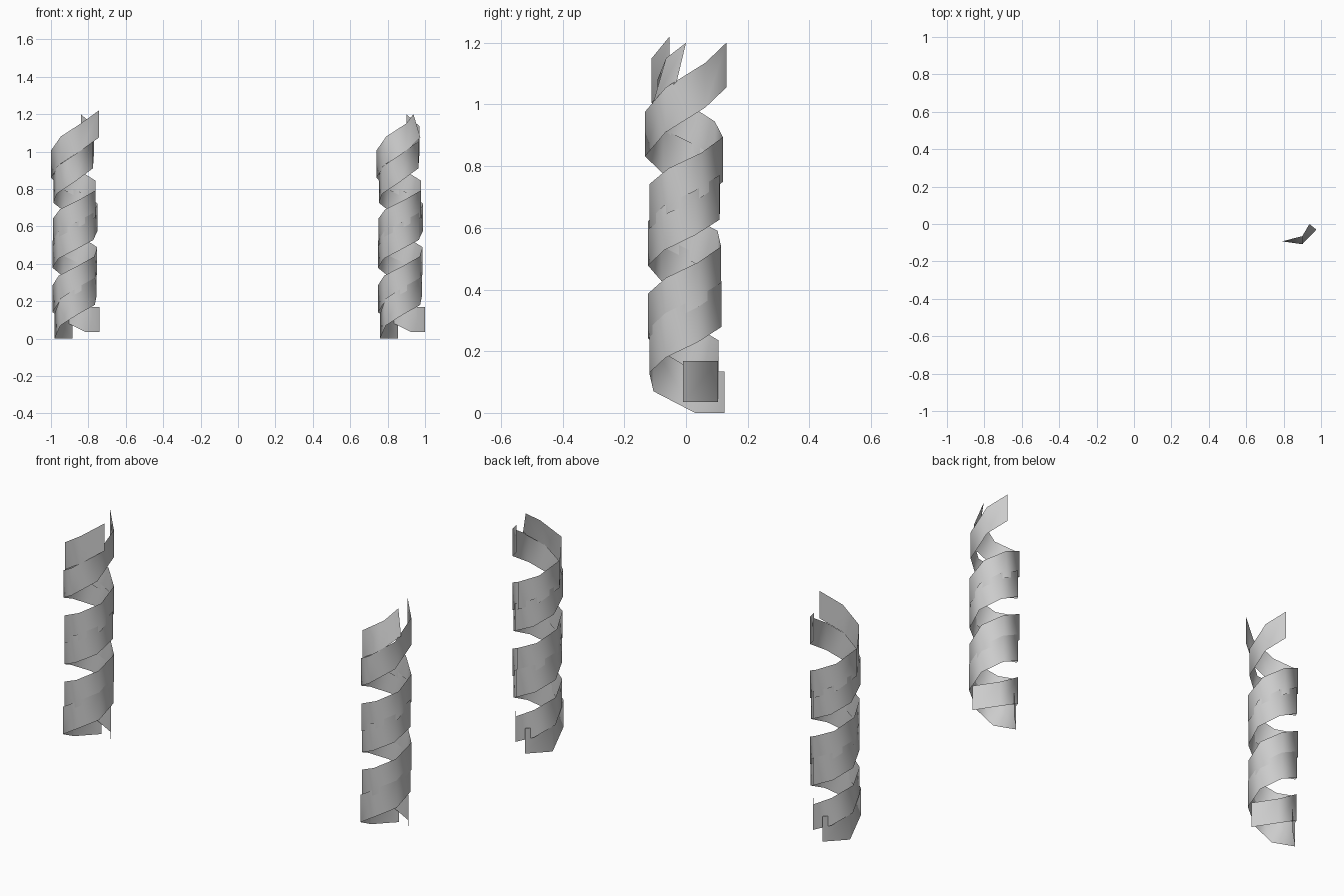
import bpy, math

if "Cube" in bpy.data.objects:
    bpy.data.objects.remove(bpy.data.objects["Cube"])

WIDTH = 0.145   # height of each ribbon
R = 0.12        # wrap radius


def ramp(a0, z0, a1, z1, n):
    """Evenly spaced helix stations (angle, lower z, radius) between two ends."""
    return [(a0 + (a1 - a0) * i / n, z0 + (z1 - z0) * i / n, R + 0.003 * (i % 2))
            for i in range(n + 1)]


def ribbon(name, cx, stations, tip=None):
    """Thin strip through the stations; tip = leaning last (low, high) edges."""
    verts = []
    for a, z, r in stations:
        x, y = r * math.cos(math.radians(a)), r * math.sin(math.radians(a))
        verts += [(x, y, z), (x, y, z + (0.134 if z < 0.05 else WIDTH))]
    if tip:
        verts[-len(tip):] = tip
    faces = [(2 * i, 2 * i + 2, 2 * i + 3, 2 * i + 1) for i in range(len(verts) // 2 - 1)]
    me = bpy.data.meshes.new(name)
    me.from_pydata(verts, [], faces)
    me.shade_smooth()
    ob = bpy.data.objects.new(name, me)
    ob.location.x = cx
    bpy.context.collection.objects.link(ob)


# First strand: flat start at the +x side, ends high at the front right
strand_a = ([(-4, 0.035, 0.13), (62, 0.035, 0.118)]
            + ramp(118, 0.09, 849, 0.80, 14)
            + [(900, 0.86, 0.13), (950, 0.935, 0.121), (1005, 1.005, 0.115), (1057, 1.075, 0.138)])

# Second strand: flat start at the back, ends high at the back
strand_b = ([(97, 0.0, 0.126), (165, 0.0, 0.114), (233, 0.07, 0.132)]
            + ramp(277, 0.13, 937, 0.775, 13)
            + [(985, 0.832, 0.133), (1045, 0.91, 0.115), (1112, 0.99, 0.118), (1157, 1.055, 0.134)])

# Right wrap's first strand curls inward at its tip
curled = [(0.03, -0.108, 1.0), (0.03, -0.065, 1.15),
          (0.105, -0.03, 1.075), (0.068, 0.0, 1.2)]

for side, cx, tip in (("left", -0.87, None), ("right", 0.87, curled)):
    ribbon(side + "_wrap_strand_a", cx, strand_a, tip)
    ribbon(side + "_wrap_strand_b", cx, strand_b)
